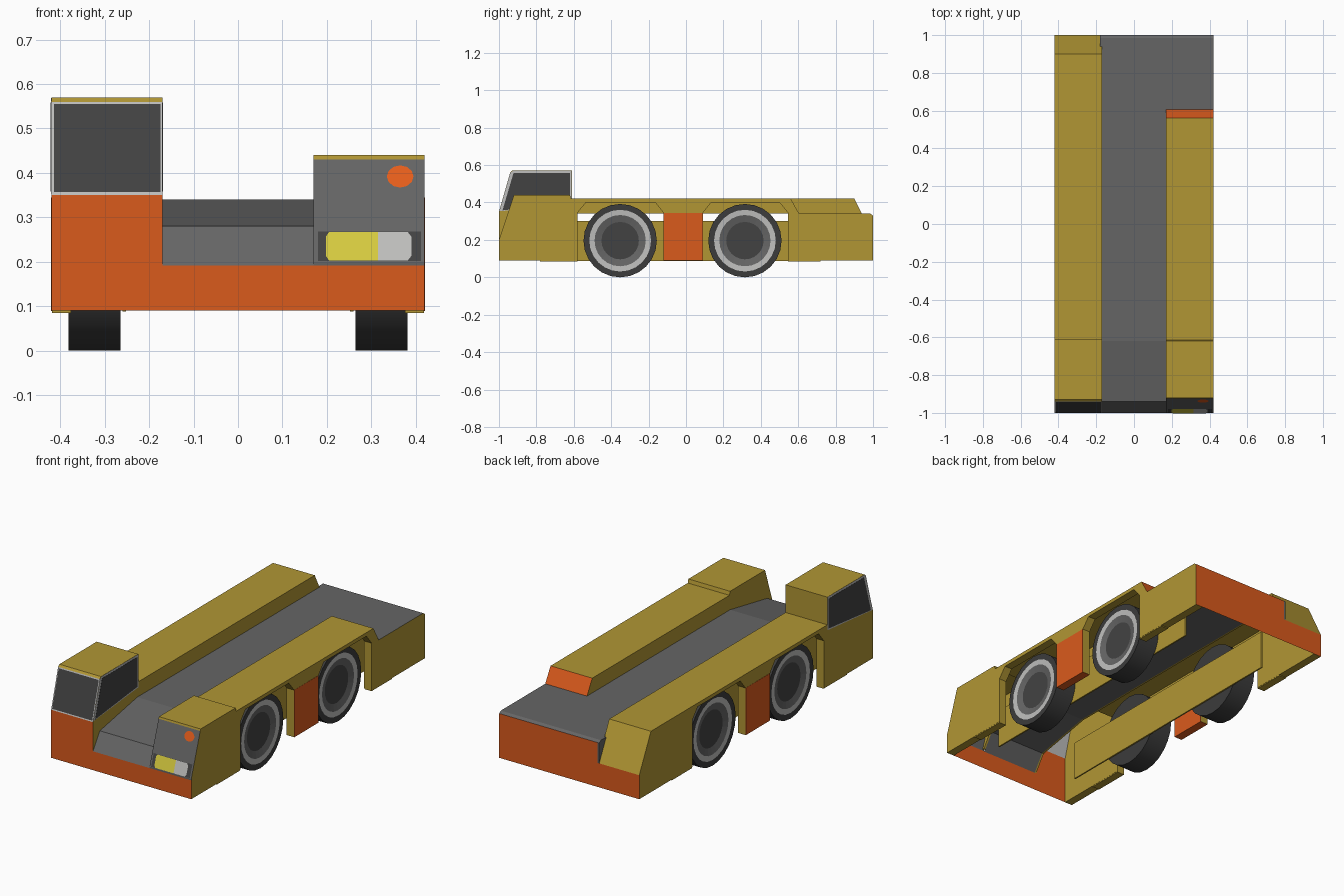
import bpy, bmesh, math

if "Cube" in bpy.data.objects:
    bpy.data.objects.remove(bpy.data.objects["Cube"])

def mat(name, rgb):
    m = bpy.data.materials.new(name)
    m.diffuse_color = (*rgb, 1)
    m.use_nodes = True
    m.node_tree.nodes["Principled BSDF"].inputs["Base Color"].default_value = m.diffuse_color
    return m

YEL = mat("body_yellow", (0.44, 0.305, 0.034))
ORA = mat("bumper_orange", (0.70, 0.103, 0.012))
GRY = mat("deck_grey", (0.13, 0.13, 0.13))
DRK = mat("glass_dark", (0.055, 0.055, 0.055))
TYR = mat("tyre_black", (0.045, 0.045, 0.045))
LGT = mat("trim_light_grey", (0.52, 0.52, 0.51))
LMP = mat("lamp_yellow", (0.68, 0.60, 0.05))
IND = mat("indicator_orange", (0.85, 0.12, 0.012))

def finish(bm, name, mats):
    me = bpy.data.meshes.new(name)
    bm.to_mesh(me)
    bm.free()
    for m in mats:
        me.materials.append(m)
    ob = bpy.data.objects.new(name, me)
    bpy.context.collection.objects.link(ob)
    return ob

def strip(name, x0, x1, pts, mats):
    """Open sheet along a (y, z) line; one material per segment (or one for all)."""
    bm = bmesh.new()
    used = list(dict.fromkeys(mats))
    rows = [[bm.verts.new((x, y, z)) for x in (x0, x1)] for y, z in pts]
    for i, (a, b) in enumerate(zip(rows, rows[1:])):
        f = bm.faces.new((a[0], a[1], b[1], b[0]))
        f.material_index = used.index(mats[min(i, len(mats) - 1)])
    return finish(bm, name, used)

def prism(name, x0, x1, pts, m, open_top=False):
    """Solid: (y, z) outline extruded along x; open_top leaves room for the skins."""
    bm = bmesh.new()
    face = bm.faces.new([bm.verts.new((x0, y, z)) for y, z in pts])
    ext = bmesh.ops.extrude_face_region(bm, geom=[face])["geom"]
    for v in ext:
        if isinstance(v, bmesh.types.BMVert):
            v.co.x = x1
    bmesh.ops.recalc_face_normals(bm, faces=bm.faces[:])
    if open_top:
        bm.normal_update()
        skin = [f for f in bm.faces if f.normal.z > 0.05
                or (abs(f.normal.y) > 0.9 and abs(f.calc_center_median().y) > 0.99)]
        bmesh.ops.delete(bm, geom=skin, context='FACES')
    return finish(bm, name, [m])

def box(name, x0, x1, y0, y1, z0, z1, m):
    return prism(name, x0, x1, [(y0, z0), (y1, z0), (y1, z1), (y0, z1)], m)

def lamp_plate(name, pts, off, m):
    """Flat (x, z) plate lying on the slanted right nose."""
    bm = bmesh.new()
    bm.faces.new([bm.verts.new((x, -1 + (z - 0.2) * 0.335 - off, z)) for x, z in pts])
    return finish(bm, name, [m])

# Outer side walls with trapezoid wheel arches
def arch(y0, y1):
    return [(y1, 0.09), (y1, 0.345), (y1 - 0.045, 0.4),
            (y0 + 0.045, 0.4), (y0, 0.345), (y0, 0.09)]

ARCHES = arch(0.09, 0.545) + arch(-0.58, -0.12)
right_top = [(-1, 0.2), (-0.923, 0.43), (-0.92, 0.44), (-0.62, 0.44), (-0.615, 0.42),
             (0.56, 0.42), (0.605, 0.34)]
left_top = [(-1, 0.35), (-0.94, 0.56), (-0.93, 0.57), (-0.61, 0.57), (-0.61, 0.42),
            (0.9, 0.42), (1, 0.22)]
prism("right_side_wall", 0.375, 0.42,
      [(-1, 0.09)] + right_top + [(0.985, 0.34), (1, 0.33), (1, 0.09)] + ARCHES, YEL, True)
prism("left_side_wall", -0.375, -0.42,
      [(-1, 0.09)] + left_top + [(1, 0.09)] + ARCHES, YEL, True)

# Top skins of both bodies
strip("right_body_top", 0.17, 0.42, right_top, [GRY, YEL, YEL, YEL, YEL, ORA])
strip("left_body_top", -0.42, -0.17, left_top, [LGT, YEL])

# Inner walls along the deck
prism("right_inner_wall", 0.17, 0.18,
      right_top + [(-0.62, 0.34), (-0.94, 0.28), (-0.99, 0.2)], YEL, True)
prism("left_inner_wall", -0.18, -0.17,
      [(-1, 0.19)] + left_top[:-1] + [(0.94, 0.34), (-0.62, 0.34), (-0.94, 0.28)], YEL, True)
prism("deck_side_corner", -0.18, -0.17,
      [(0.94, 0.34), (0.985, 0.34), (1, 0.33), (1, 0.22)], GRY)

# Loading deck with front ramp
strip("deck", -0.17, 0.17,
      [(-1, 0.19), (-0.94, 0.28), (-0.62, 0.34), (0.985, 0.34), (1, 0.33)], [GRY])
strip("deck_rear_right", 0.17, 0.42, [(0.6, 0.34), (0.985, 0.34), (1, 0.33)], [GRY])

# Front and rear orange panels
for name, x0, x1, y, za, zb in (
        ("front_panel_cab", -0.42, -0.17, -1, 0.09, 0.35),
        ("front_panel_low", -0.17, 0.42, -1, 0.09, 0.192),
        ("nose_sill", 0.17, 0.42, -1, 0.192, 0.2),
        ("rear_panel_high", -0.17, 0.42, 1, 0.33, 0.09),
        ("rear_panel_low", -0.42, -0.17, 1, 0.22, 0.09)):
    strip(name, x0, x1, [(y, za), (y, zb)], [GRY if name == "nose_sill" else ORA])

# Cab windows: windscreen, then framed side windows
strip("windscreen", -0.414, -0.174, [(-1.0003, 0.357), (-0.9435, 0.555)], [DRK])
frame = [(-0.998, 0.353), (-0.94, 0.558), (-0.925, 0.569), (-0.612, 0.569), (-0.612, 0.39)]
glass = [(-0.981, 0.358), (-0.922, 0.558), (-0.62, 0.558), (-0.62, 0.397)]
for side, x, s in (("right", -0.17, 1), ("left", -0.42, -1)):
    prism(side + "_window_frame", x, x + s * 0.0006, frame, LGT)
    prism(side + "_window", x, x + s * 0.0015, glass, DRK)

# Headlight cluster and round indicator
lamp_plate("headlight_housing", [(0.18, 0.202), (0.412, 0.202), (0.412, 0.268), (0.18, 0.268)], 0.0015, DRK)
lamp_plate("headlight_yellow", [(0.205, 0.203), (0.315, 0.203), (0.315, 0.267), (0.205, 0.267),
                                (0.198, 0.257), (0.198, 0.213)], 0.003, LMP)
lamp_plate("headlight_white", [(0.315, 0.203), (0.382, 0.203), (0.39, 0.213), (0.39, 0.257),
                               (0.382, 0.267), (0.315, 0.267)], 0.003, LGT)
lamp_plate("indicator", [(0.365 + 0.03 * math.cos(t * math.pi / 6), 0.392 + 0.025 * math.sin(t * math.pi / 6))
                         for t in range(12)], 0.002, IND)

# Wheel: lathe of (x, radius) rings, outer face at x = 0.38
def wheel(name, s, y):
    prof = [(0.264, 0.0), (0.264, 0.196), (0.381, 0.196), (0.381, 0.165),
            (0.379, 0.137), (0.37, 0.10), (0.37, 0.0)]
    mats = [TYR, TYR, TYR, LGT, GRY, DRK]
    used = [TYR, LGT, GRY, DRK]
    n = 24
    bm = bmesh.new()
    rings = []
    for x, r in prof:
        k = n if r else 1
        rings.append([bm.verts.new((s * x, y + r * math.cos(2 * math.pi * i / n),
                                    0.196 + r * math.sin(2 * math.pi * i / n))) for i in range(k)])
    for j, (a, b) in enumerate(zip(rings, rings[1:])):
        for i in range(n):
            i2 = (i + 1) % n
            q = [a[i % len(a)], a[i2 % len(a)], b[i2 % len(b)], b[i % len(b)]]
            f = bm.faces.new(list(dict.fromkeys(q)))
            f.material_index = used.index(mats[j])
            f.smooth = j == 1
    bmesh.ops.recalc_face_normals(bm, faces=bm.faces[:])
    for e in bm.edges:
        e.smooth = e.calc_face_angle(0) < math.radians(40)
    finish(bm, name, used)

# Mirrored running gear, inner frames, sills and middle panels
for side, s in (("right", 1), ("left", -1)):
    wheel(side + "_front_wheel", s, -0.352)
    wheel(side + "_rear_wheel", s, 0.315)
    box(side + "_inner_frame", s * 0.252, s * 0.26, -0.78, 0.72, 0.088, 0.3, YEL)
    for tag, y0, y1 in (("front", -0.78, -0.58), ("rear", 0.545, 0.72)):
        box(f"{side}_{tag}_sill", s * 0.376, s * 0.419, y0, y1, 0.085, 0.0905, YEL)
    box(side + "_middle_panel", s * 0.374, s * 0.421, -0.1195, 0.0895, 0.0895, 0.345, ORA)
